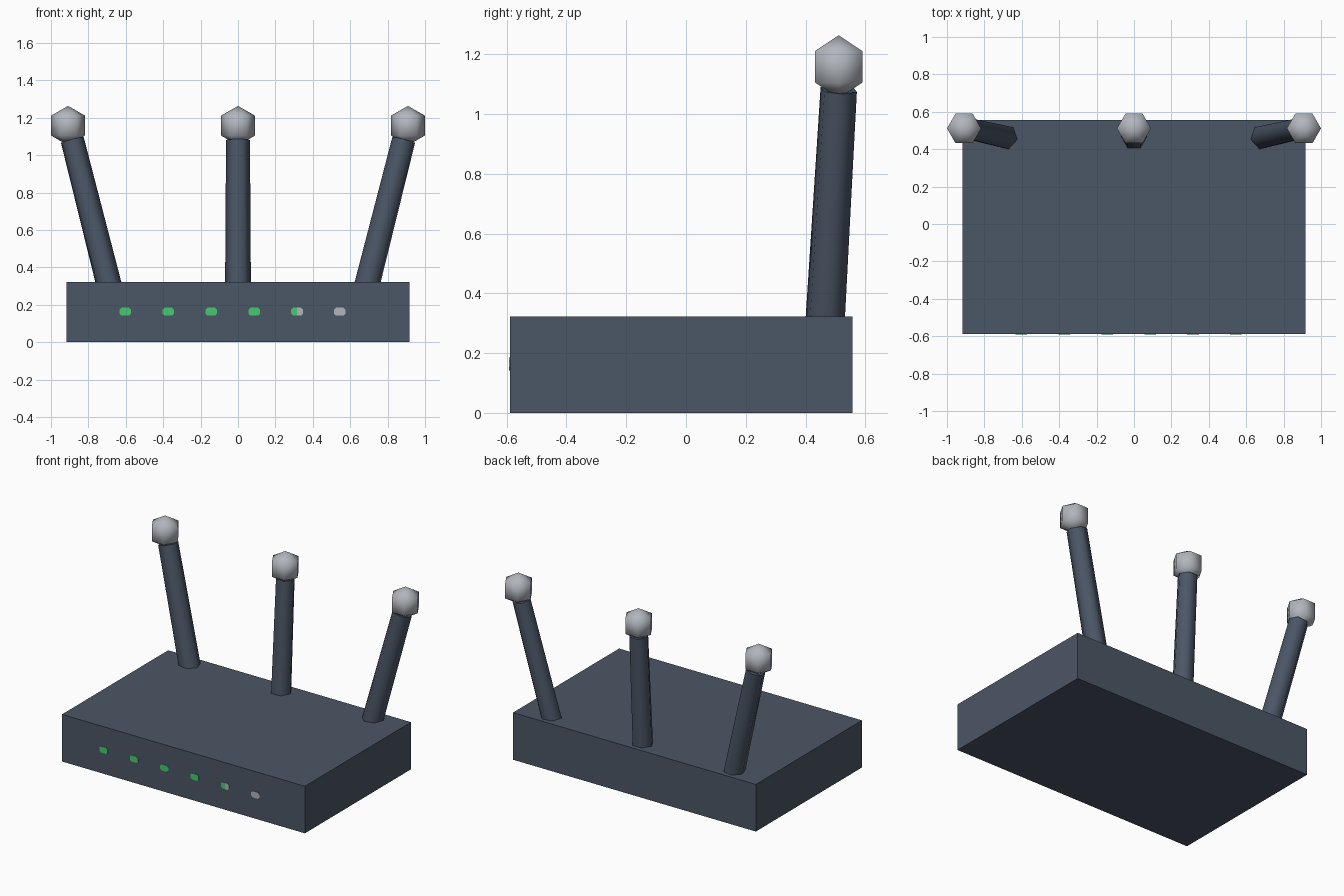
import bpy, bmesh, math
from mathutils import Vector, Matrix

if "Cube" in bpy.data.objects:
    bpy.data.objects.remove(bpy.data.objects["Cube"])


def material(name, r, g, b):
    lin = [((c / 255 + 0.055) / 1.055) ** 2.4 for c in (r, g, b)]
    m = bpy.data.materials.new(name)
    m.diffuse_color = (*lin, 1)
    m.use_nodes = True
    m.node_tree.nodes["Principled BSDF"].inputs["Base Color"].default_value = m.diffuse_color
    return m


slate = material("slate casing", 75, 86, 102)
silver = material("pale grey", 178, 182, 189)
green = material("signal green", 70, 201, 110)


def finish(name, bm, mats, smooth=False):
    bmesh.ops.recalc_face_normals(bm, faces=bm.faces[:])
    me = bpy.data.meshes.new(name)
    bm.to_mesh(me)
    bm.free()
    for m in mats:
        me.materials.append(m)
    if smooth:
        me.shade_smooth()
        me.set_sharp_from_angle(angle=math.radians(70))
    ob = bpy.data.objects.new(name, me)
    bpy.context.collection.objects.link(ob)
    return ob


def lathe(profile, sides=6, twist=0.0):
    """Revolve (radius, z) points; radius 0 makes a pole, open ends get caps."""
    bm = bmesh.new()
    rings = []
    for r, z in profile:
        n = sides if r > 0 else 1
        rings.append([bm.verts.new((r * math.cos(twist + math.tau * i / sides),
                                    r * math.sin(twist + math.tau * i / sides), z))
                      for i in range(n)])
    for a, b in zip(rings, rings[1:]):
        for i in range(sides):
            j = (i + 1) % sides
            quad = [a[i % len(a)], a[j % len(a)], b[j % len(b)], b[i % len(b)]]
            bm.faces.new(list(dict.fromkeys(quad)))
    for end in (rings[0], rings[-1]):
        if len(end) > 2:
            bm.faces.new(end)
    return bm


# Casing
FRONT, BACK, TOP = -0.589, 0.557, 0.322
bm = bmesh.new()
bmesh.ops.create_cube(bm, size=1)
bmesh.ops.scale(bm, vec=(1.836, BACK - FRONT, TOP), verts=bm.verts)
bmesh.ops.translate(bm, vec=(0, (BACK + FRONT) / 2, TOP / 2), verts=bm.verts)
finish("casing", bm, [slate])

# Three splayed antennas with ball tips
R = 0.1055
for side, label in ((-1, "left"), (0, "middle"), (1, "right")):
    foot = Vector((0.688 * side, 0.465, 0.30))
    tip = Vector((0.886 * side, 0.511, 1.082))
    axis = tip - foot
    bm = lathe([(0.069, 0), (0.064, axis.length)], twist=math.radians(12) * side)
    rot = Vector((0, 0, 1)).rotation_difference(axis).to_matrix().to_4x4()
    bm.transform(Matrix.Translation(foot) @ rot)
    finish(label + "_antenna", bm, [slate], True)

    bm = lathe([(0, -R), (R * 0.866, -R / 2), (R * 0.866, R / 2), (0, R)])
    bm.transform(Matrix.Translation((0.9085 * side, 0.511, 1.158)))
    finish(label + "_antenna_ball", bm, [silver], True)

# Row of indicator lights: four lit, one half lit, one unlit
HW, HH, C = 0.031, 0.0215, 0.011
for k in range(6):
    x, z = -0.602 + 0.2294 * k, 0.163
    bm = bmesh.new()
    outline = [(HW, HH - C), (HW - C, HH), (C - HW, HH), (-HW, HH - C),
               (-HW, C - HH), (C - HW, -HH), (HW - C, -HH), (HW, C - HH)]
    face = bm.faces.new([bm.verts.new((x + u, FRONT, z + v)) for u, v in outline])
    out = bmesh.ops.extrude_face_region(bm, geom=[face])
    bmesh.ops.translate(bm, vec=(0, -0.003, 0),
                        verts=[g for g in out["geom"] if isinstance(g, bmesh.types.BMVert)])
    bmesh.ops.bisect_plane(bm, geom=bm.verts[:] + bm.edges[:] + bm.faces[:],
                           plane_co=(x, 0, 0), plane_no=(1, 0, 0))
    for f in bm.faces:
        lit = k < 4 or (k == 4 and f.calc_center_median().x < x)
        f.material_index = 0 if lit else 1
    finish("indicator_light_%d" % (k + 1), bm, [green, silver])
